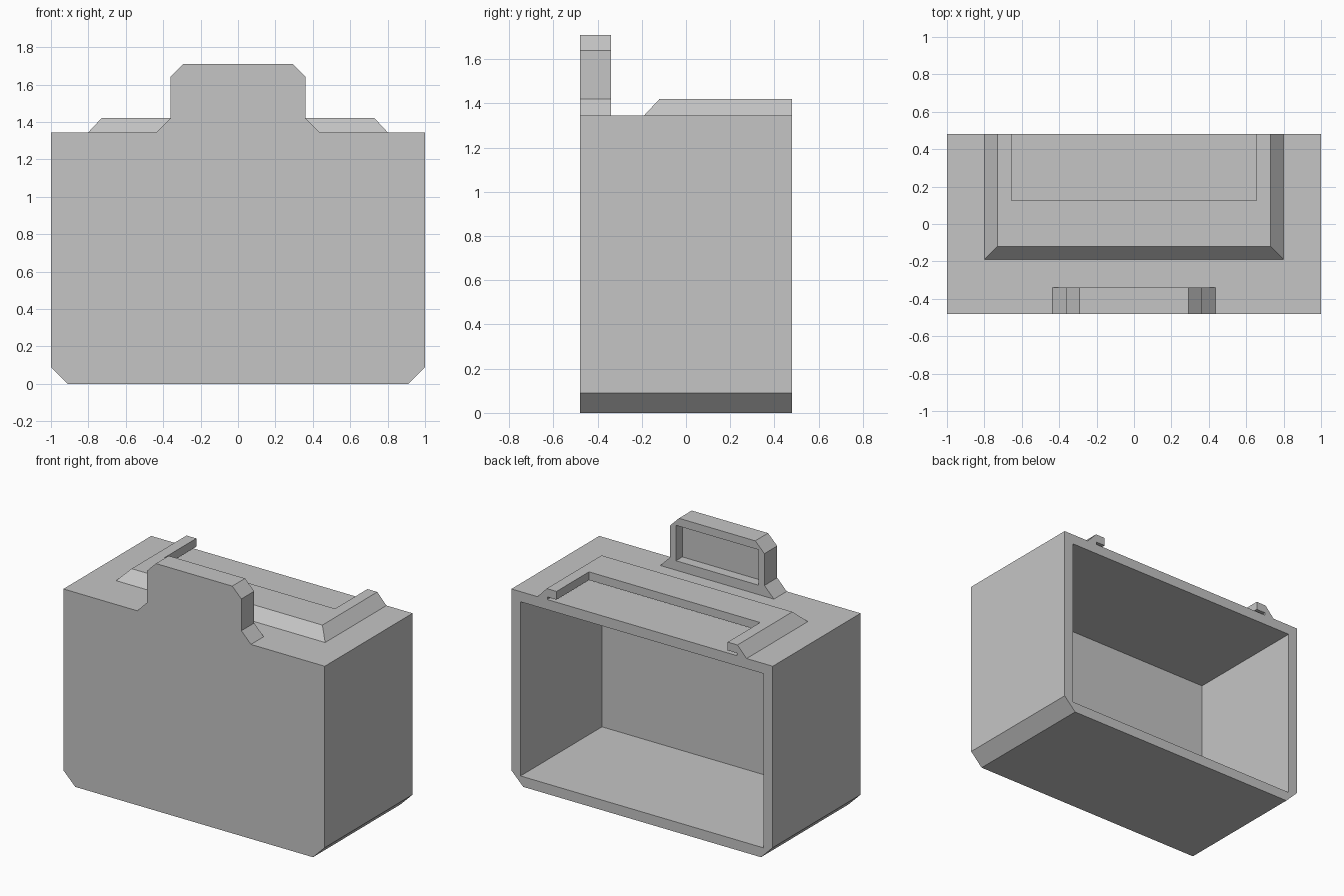
import bpy
import bmesh

cube = bpy.data.objects.get("Cube")
if cube:
    bpy.data.objects.remove(cube, do_unlink=True)

GREY = (0.56, 0.56, 0.56, 1.0)
grey = bpy.data.materials.new("plain_grey")
grey.use_nodes = True
grey.diffuse_color = GREY
grey.node_tree.nodes["Principled BSDF"].inputs["Base Color"].default_value = GREY

TOP = 1.345     # top of the box
WALL = 0.07     # wall thickness, also used for bevels and lips
FRONT, BACK = -0.48, 0.48


def loft(name, rings):
    """Solid skinned between two matching rings of points."""
    bm = bmesh.new()
    a, b = [[bm.verts.new(p) for p in ring] for ring in rings]
    bm.faces.new(a)
    bm.faces.new(b)
    for i in range(len(a)):
        j = (i + 1) % len(a)
        bm.faces.new((a[i], a[j], b[j], b[i]))
    bmesh.ops.recalc_face_normals(bm, faces=bm.faces)
    mesh = bpy.data.meshes.new(name)
    bm.to_mesh(mesh)
    bm.free()
    mesh.materials.append(grey)
    obj = bpy.data.objects.new(name, mesh)
    bpy.context.collection.objects.link(obj)
    return obj


def prism(name, half_profile, y0, y1):
    """Mirror a half profile (x, z) and extrude it along y."""
    outline = half_profile + [(-x, z) for x, z in reversed(half_profile)]
    return loft(name, [[(x, y, z) for x, z in outline] for y in (y0, y1)])


def block(name, half_width, y0, y1, z0, z1):
    return prism(name, [(half_width, z0), (half_width, z1)], y0, y1)


def cut(target, cutter):
    """Subtract the cutter and discard it."""
    mod = target.modifiers.new("cut", 'BOOLEAN')
    mod.operation = 'DIFFERENCE'
    mod.solver = 'EXACT'
    mod.object = cutter
    cutter.hide_render = True
    bpy.context.view_layer.objects.active = target
    bpy.context.view_layer.update()
    bpy.ops.object.modifier_apply(modifier=mod.name)
    bpy.data.objects.remove(cutter, do_unlink=True)


# Box with bevelled lower corners, hollow and open at the back
box = prism("box_shell", [(0.91, 0), (1, 0.09), (1, TOP)], FRONT, BACK)
cut(box, block("cavity", 1 - WALL, FRONT + WALL, BACK + 0.1, WALL, TOP - WALL))

# Sloped U-shaped rail on top, open at the back
def rectangle(half_width, y0, z):
    return [(-half_width, y0, z), (half_width, y0, z),
            (half_width, BACK, z), (-half_width, BACK, z)]


rail = loft("slide_rail", [rectangle(0.8, -0.19, TOP),
                           rectangle(0.73, -0.12, TOP + 0.075)])
cut(rail, block("slot", 0.655, 0.125, BACK + 0.1, TOP - 0.1, TOP + 0.2))
# Shallow groove running under the inner lip
cut(rail, block("groove", 0.725, 0.055, BACK + 0.1, TOP - 0.1, TOP + 0.018))

# Upright tab with flared foot, bevelled top corners and a recess behind
tab = prism("front_tab", [(0.435, TOP), (0.362, 1.42), (0.362, 1.64), (0.292, 1.71)],
            FRONT, -0.34)
cut(tab, block("recess", 0.315, FRONT + WALL, -0.3, 1.41, 1.655))
